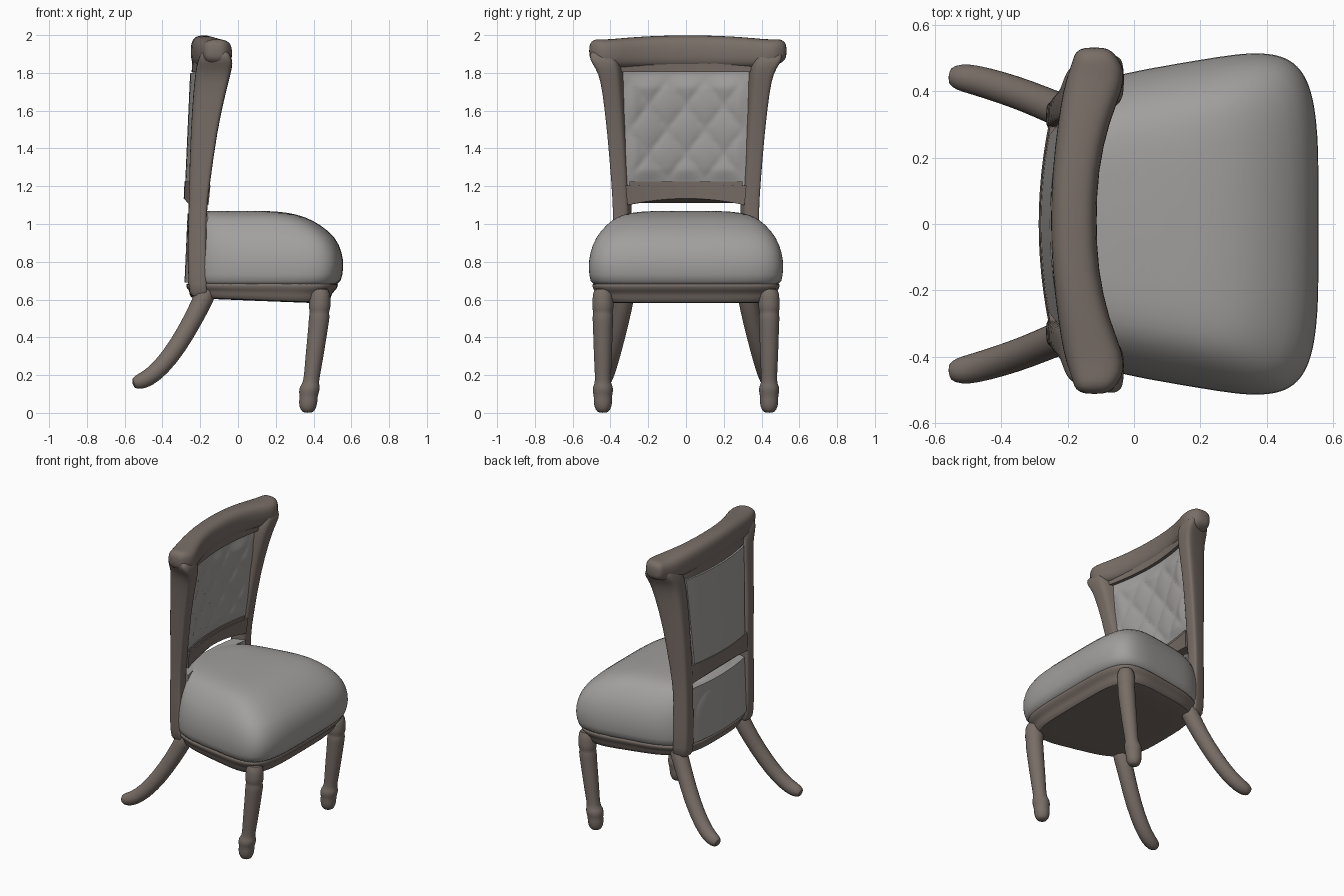
import bpy, bmesh, math
from mathutils import Vector

if "Cube" in bpy.data.objects:
    bpy.data.objects.remove(bpy.data.objects["Cube"])


def material(name, rgb):
    m = bpy.data.materials.new(name)
    m.diffuse_color = (*rgb, 1)
    m.use_nodes = True
    m.node_tree.nodes["Principled BSDF"].inputs["Base Color"].default_value = m.diffuse_color
    return m


WOOD = material("wood", (0.19, 0.155, 0.135))
FABRIC = material("upholstery", (0.36, 0.35, 0.34))


def loft(name, rings, mat, subdiv=0, mirror=False):
    """Skin a stack of equal-length closed rings and cap both ends."""
    bm = bmesh.new()
    vs = [[bm.verts.new(p) for p in r] for r in rings]
    n = len(vs[0])
    for a, b in zip(vs, vs[1:]):
        for i in range(n):
            j = (i + 1) % n
            bm.faces.new((a[i], a[j], b[j], b[i]))
    bm.faces.new(vs[0][::-1])
    bm.faces.new(vs[-1])
    bmesh.ops.recalc_face_normals(bm, faces=bm.faces)
    me = bpy.data.meshes.new(name)
    bm.to_mesh(me)
    bm.free()
    me.materials.append(mat)
    ob = bpy.data.objects.new(name, me)
    bpy.context.collection.objects.link(ob)
    if mirror:
        mod = ob.modifiers.new("mirror", 'MIRROR')
        mod.use_axis = (False, True, False)
        mod.use_mirror_merge = False
    if subdiv:
        mod = ob.modifiers.new("smooth", 'SUBSURF')
        mod.levels = mod.render_levels = subdiv
    return ob


def spow(v, e):
    return math.copysign(abs(v) ** e, v)


def ring(c, u, v, e=1.0, n=16):
    """Superellipse around c with half axes u and v."""
    c, u, v = Vector(c), Vector(u), Vector(v)
    ts = [2 * math.pi * (i + 0.5) / n for i in range(n)]
    return [c + u * spow(math.cos(t), e) + v * spow(math.sin(t), e) for t in ts]


def plan(z, xb, xf, w, tilt=0.0, n=72):
    """Seat outline: narrow bowed back, wide front, rounded corners."""
    out = []
    for i in range(n):
        t = 2 * math.pi * (i + 0.5) / n
        c, s = spow(math.cos(t), 0.32), spow(math.sin(t), 0.32)
        x = (xb + xf) / 2 + (xf - xb) / 2 * c
        x += -0.05 * s * s * c if c < 0 else -0.025 * s * s * c
        y = s * w * (1 - 0.25 * ((1 - c) / 2) ** 2)
        out.append((x, y, z - tilt * (x + 0.27)))
    return out


# Seat cushion, the upholstered panel behind it and the wooden rail below
loft("seat_cushion", [plan(*r) for r in (
    (.66, -.27, .52, .495), (.69, -.28, .548, .515), (.77, -.28, .565, .527),
    (.85, -.28, .555, .517), (.93, -.28, .522, .487), (1.0, -.275, .435, .425),
    (1.04, -.265, .355, .37), (1.06, -.25, .27, .30), (1.07, -.20, .18, .20))],
    FABRIC, 1)
loft("seat_rail", [plan(*r) for r in (
    (.608, -.23, .45, .44, .04), (.61, -.255, .48, .465, .04),
    (.63, -.265, .495, .48, .03), (.65, -.265, .50, .485, .02),
    (.66, -.28, .525, .50, .01), (.68, -.283, .535, .507),
    (.70, -.27, .53, .50))], WOOD, 1)

# Turned front legs with collar and foot
loft("front_leg", [ring((x, .44, z), (r, 0, 0), (0, r, 0)) for z, x, r in (
    (.67, .435, .052), (.60, .434, .056), (.555, .432, .060), (.535, .431, .050),
    (.51, .430, .057), (.48, .428, .054), (.30, .405, .049), (.20, .392, .043),
    (.155, .385, .043), (.14, .38, .055), (.11, .376, .055), (.09, .374, .048),
    (.05, .371, .051), (.015, .37, .040), (0, .37, .022))], WOOD, 1, True)

# Swept back legs
path = [Vector(p) for p in ((-.15, .32, .68), (-.185, .33, .60), (-.24, .35, .49),
                            (-.32, .385, .35), (-.41, .415, .235), (-.48, .435, .18),
                            (-.525, .443, .163), (-.56, .446, .155))]
radii = (.055, .055, .051, .050, .048, .046, .042, .026)
rings = []
for i, p in enumerate(path):
    d = (path[min(i + 1, 7)] - path[max(i - 1, 0)]).normalized()
    u = (Vector((0, 1, 0)) - d * d.y).normalized()
    rings.append(ring(p, u * radii[i], d.cross(u) * radii[i]))
loft("back_leg", rings, WOOD, 1, True)

# Back posts, widening, leaning forward and flaring out under the crest
loft("back_post", [ring((x, y, z), (hx, .25 * hx, 0), (0, hy, 0), 0.45)
                   for z, x, y, hx, hy in (
    (.61, -.205, .330, .048, .042), (.66, -.213, .335, .050, .046),
    (.85, -.217, .338, .050, .044), (1.05, -.215, .336, .047, .043),
    (1.2, -.205, .342, .055, .045), (1.5, -.180, .360, .071, .049),
    (1.7, -.150, .376, .087, .055), (1.8, -.132, .388, .095, .062),
    (1.85, -.122, .412, .096, .075), (1.89, -.12, .43, .085, .075),
    (1.93, -.125, .43, .06, .06))], WOOD, 1, True)


def back_x(y, z):
    return -.285 + .045 * (z - 1.1) + .35 * y * y


def front_x(y, z):
    return -.2 + .08 * (z - 1.2) + .35 * y * y


def slab(name, z0, z1, w0, w1, grow_f, grow_b, mat, arch=0.0, tuft=0.0, n=12, m=6):
    """Curved plate between the posts, optionally arched below or tufted."""
    rings = []
    for k in range(m + 1):
        f = k / m
        w = w0 + (w1 - w0) * f
        fr, bk = [], []
        for i in range(n + 1):
            s = 2 * i / n - 1
            y = s * w
            z = z0 + (z1 - z0) * f + arch * (1 - s * s) * (1 - f)
            x = front_x(y, z) + grow_f
            if tuft:
                p, q = (y / .2 + (z - 1.5) / .26), (y / .2 - (z - 1.5) / .26)
                fade = max(0, min(1, 5 * (1 - abs(s)), 10 * (f - .08), 10 * (.9 - f)))
                pad = math.sqrt(abs(math.cos(math.pi * p) * math.cos(math.pi * q)))
                x += tuft * fade * (.35 + .65 * pad)
            fr.append((x, y, z))
            bk.append((back_x(y, z) - grow_b, y, z))
        rings.append(fr + bk[::-1])
    return loft(name, rings, mat)


# Tufted back panel, rear panels and the cross rails around them
slab("tufted_back_panel", 1.16, 1.86, .32, .36, 0, -.012, FABRIC, tuft=.022, n=48, m=52)
slab("rear_back_panel", 1.22, 1.80, .27, .31, -.03, .0, FABRIC)
slab("rear_seat_panel", .69, 1.055, .31, .31, .02, -.02, FABRIC)
slab("lower_back_rail", 1.10, 1.205, .31, .32, .018, .004, WOOD, arch=.035)
slab("lower_rail_bead", 1.20, 1.225, .30, .30, .010, .004, WOOD, m=2)
slab("upper_back_rail", 1.805, 1.88, .36, .38, .022, -.008, WOOD)

# Crest rail with rounded, forward-turned ends
half = ((0, -.183, 1.912, .070, .088), (.15, -.178, 1.912, .070, .087),
        (.30, -.152, 1.906, .078, .084), (.40, -.122, 1.900, .092, .080),
        (.455, -.112, 1.908, .084, .070), (.485, -.115, 1.914, .070, .066),
        (.51, -.12, 1.916, .058, .054), (.523, -.12, 1.916, .030, .028))
section = [(-y, *r) for y, *r in half[:0:-1]] + list(half)
loft("crest_rail", [ring((x, y + .01, z), (hx, 0, 0), (0, 0, hz), 0.7)
                    for y, x, z, hx, hz in section], WOOD, 1)

# Shading
for ob in bpy.data.objects:
    ob.select_set(True)
    bpy.context.view_layer.objects.active = ob
bpy.ops.object.shade_smooth_by_angle(angle=math.radians(50))
